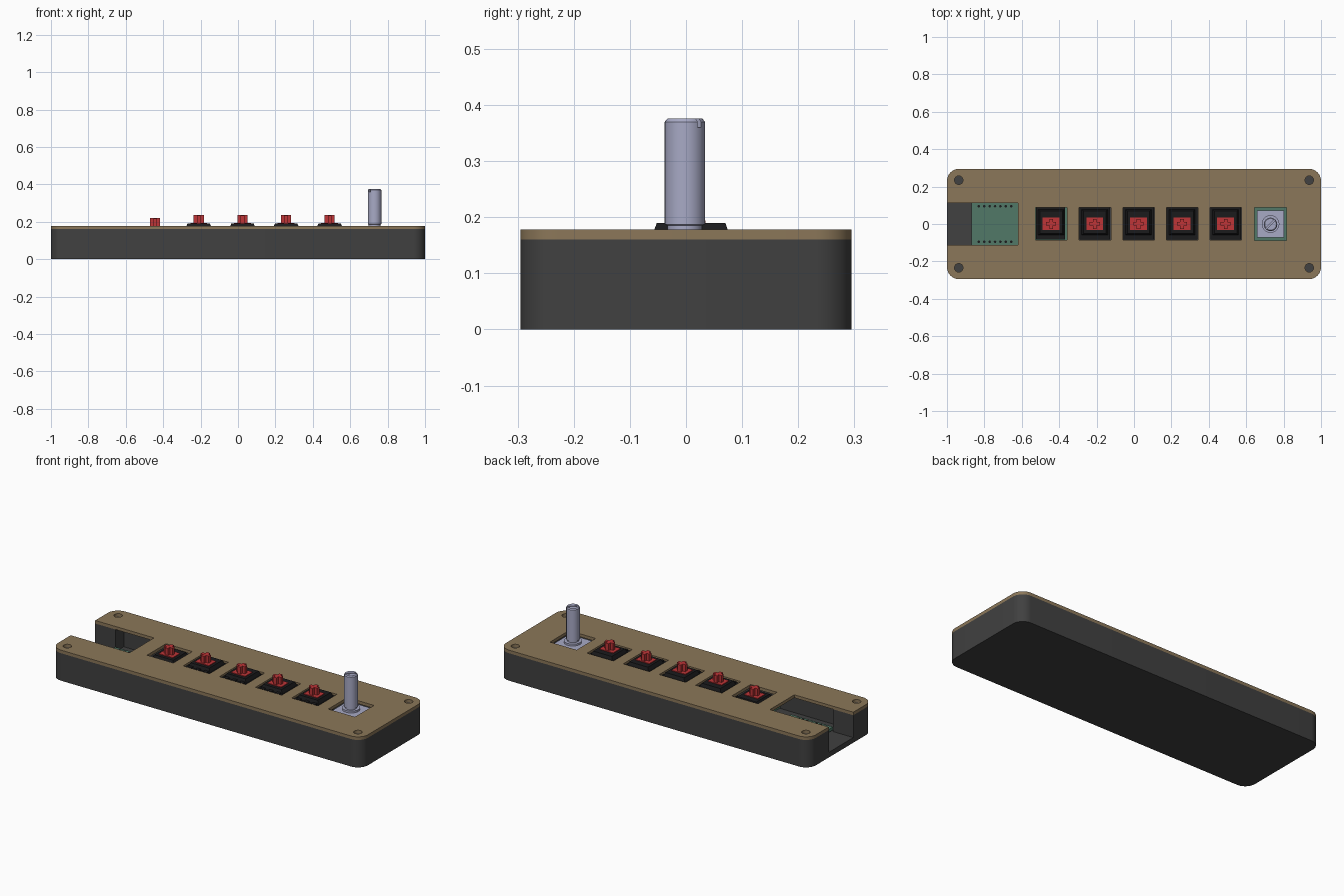
import bpy, bmesh, math

if "Cube" in bpy.data.objects:
    bpy.data.objects.remove(bpy.data.objects["Cube"])


def material(name, rgb):
    m = bpy.data.materials.new(name)
    m.diffuse_color = (*rgb, 1)
    m.use_nodes = True
    m.node_tree.nodes["Principled BSDF"].inputs["Base Color"].default_value = m.diffuse_color
    return m


BROWN = material("tan plate", (0.26, 0.185, 0.10))
GREY = material("charcoal case", (0.052, 0.052, 0.052))
BLACK = material("black plastic", (0.011, 0.011, 0.012))
RED = material("red stem", (0.52, 0.035, 0.038))
GREEN = material("green board", (0.082, 0.19, 0.135))
METAL = material("pale metal", (0.39, 0.40, 0.56))


def finish(name, bm, mat=None, smooth=False):
    bmesh.ops.recalc_face_normals(bm, faces=bm.faces)
    me = bpy.data.meshes.new(name)
    bm.to_mesh(me)
    bm.free()
    if mat:
        me.materials.append(mat)
    ob = bpy.data.objects.new(name, me)
    bpy.context.collection.objects.link(ob)
    if smooth:
        bpy.ops.object.select_all(action='DESELECT')
        ob.select_set(True)
        bpy.context.view_layer.objects.active = ob
        bpy.ops.object.shade_smooth_by_angle(angle=math.radians(30))
    return ob


def add_loft(bm, lower, upper, z0, z1):
    """Solid between two outlines with the same number of points."""
    a = [bm.verts.new((x, y, z0)) for x, y in lower]
    b = [bm.verts.new((x, y, z1)) for x, y in upper]
    n = len(a)
    bm.faces.new(a[::-1])
    bm.faces.new(b)
    for i in range(n):
        j = (i + 1) % n
        bm.faces.new((a[i], a[j], b[j], b[i]))


def rect(x0, x1, y0, y1):
    return [(x0, y0), (x1, y0), (x1, y1), (x0, y1)]


def circle(cx, cy, r, n=24):
    return [(cx + r * math.cos(2 * math.pi * i / n),
             cy + r * math.sin(2 * math.pi * i / n)) for i in range(n)]


def rounded(hx, hy, r, n=10):
    pts = []
    for k, (sx, sy) in enumerate(((1, 1), (-1, 1), (-1, -1), (1, -1))):
        for i in range(n + 1):
            t = math.pi / 2 * (k + i / n)
            pts.append((sx * (hx - r) + r * math.cos(t), sy * (hy - r) + r * math.sin(t)))
    return pts


def prism(name, outline, z0, z1, mat=None, smooth=False):
    bm = bmesh.new()
    add_loft(bm, outline, outline, z0, z1)
    return finish(name, bm, mat, smooth)


def cut(ob, cutters):
    """Subtract prisms (outline, z0, z1) from an object."""
    for outline, z0, z1 in cutters:
        c = prism("cutter", outline, z0, z1)
        c.hide_render = True
        mod = ob.modifiers.new("cut", 'BOOLEAN')
        mod.operation, mod.solver, mod.object = 'DIFFERENCE', 'EXACT', c
        bpy.context.view_layer.objects.active = ob
        bpy.ops.object.modifier_apply(modifier=mod.name)
        bpy.data.objects.remove(c)


SWITCH_X = [-0.443, -0.21, 0.024, 0.257, 0.49]
KNOB_X = 0.73
SCREWS = [circle(sx * 0.937, sy * 0.234, 0.023) for sx in (-1, 1) for sy in (-1, 1)]
SLOT = (-0.113, 0.113)

# Hollow case with a cable slot at the left end
case = prism("case", rounded(1, 0.295, 0.065), 0, 0.16, GREY, True)
cut(case, [(rect(-0.87, 0.88, -0.19, 0.19), 0.03, 0.3),
           (rect(-1.1, -0.8, *SLOT), 0.03, 0.3)]
    + [(s, 0.1, 0.3) for s in SCREWS])

# Top plate with screw, switch, knob and cable openings
plate = prism("top_plate", rounded(1, 0.295, 0.065), 0.16, 0.178, BROWN, True)
cut(plate, [(s, 0.1, 0.3) for s in SCREWS]
    + [(rect(-1.1, -0.62, *SLOT), 0.1, 0.3),
       (rect(KNOB_X - 0.086, KNOB_X + 0.086, -0.088, 0.088), 0.1, 0.3)]
    + [(rect(x - 0.084, x + 0.086, -0.086, 0.089), 0.1, 0.3) for x in SWITCH_X])

# Controller board with two rows of pin holes
prism("controller_board", rect(-0.87, -0.60, -0.112, 0.112), 0.04, 0.058, GREEN)
bm = bmesh.new()
for i in range(7):
    for s in (-1, 1):
        c = circle(-0.83 + i * 0.029, s * 0.095, 0.007, 10)
        add_loft(bm, c, c, 0.057, 0.060)
finish("pin_holes", bm, BLACK)

# Small boards below the first switch and the knob
prism("switch_board", rect(-0.54, -0.34, -0.1, 0.1), 0.085, 0.10, GREEN)
prism("knob_board", rect(KNOB_X - 0.095, KNOB_X + 0.095, -0.095, 0.095), 0.125, 0.142, GREEN)

# Key switches, the first one sitting slightly lower
for k, x in enumerate(SWITCH_X):
    dz = -0.016 if k == 0 else 0
    bm = bmesh.new()
    body = rect(x - 0.072, x + 0.072, -0.072, 0.075)
    flange = rect(x - 0.082, x + (0.074 if k == 0 else 0.082), -0.083, 0.087)
    add_loft(bm, body, body, 0.08, 0.150 + dz)
    add_loft(bm, flange, flange, 0.150 + dz, 0.168 + dz)
    add_loft(bm, rect(x - 0.07, x + 0.07, -0.06, 0.078),
             rect(x - 0.06, x + 0.06, -0.052, 0.07), 0.168 + dz, 0.190 + dz)
    for sx in (-0.05, 0, 0.05):
        clip = rect(x + sx - 0.012, x + sx + 0.012, -0.078, -0.058)
        add_loft(bm, clip, clip, 0.168 + dz, 0.175 + dz)
    finish(f"switch_housing_{k + 1}", bm, BLACK)

    # Stem: low shoulder block with a raised cross
    bm = bmesh.new()
    for hx, hy, top in ((0.045, 0.034, 0.194), (0.027, 0.010, 0.235), (0.010, 0.027, 0.2345)):
        r = rect(x - hx, x + hx, 0.001 - hy, 0.001 + hy)
        add_loft(bm, r, r, 0.17 + dz, top + dz)
    finish(f"switch_stem_{k + 1}", bm, RED)

# Rotary encoder: square base, collar and a slotted shaft
prism("encoder_base", rect(KNOB_X - 0.073, KNOB_X + 0.073, -0.072, 0.072), 0.142, 0.166, METAL)
prism("encoder_collar", circle(KNOB_X, 0, 0.047, 32), 0.166, 0.177, METAL, True)
bm = bmesh.new()
PROFILE = [(0.031, 0.177), (0.031, 0.185), (0.036, 0.187), (0.036, 0.370), (0.031, 0.376)]
rings = [[bm.verts.new((px, py, z)) for px, py in circle(KNOB_X, -0.002, r, 32)]
         for r, z in PROFILE]
for a, b in zip(rings, rings[1:]):
    for i in range(32):
        j = (i + 1) % 32
        bm.faces.new((a[i], a[j], b[j], b[i]))
bm.faces.new(rings[0][::-1])
bm.faces.new(rings[-1])
shaft = finish("encoder_shaft", bm, METAL, True)
d = 0.05
slot = [(KNOB_X - d - 0.003, -d + 0.002), (KNOB_X - d + 0.003, -d - 0.004),
        (KNOB_X + d + 0.003, d - 0.004), (KNOB_X + d - 0.003, d + 0.002)]
cut(shaft, [(slot, 0.36, 0.4)])
